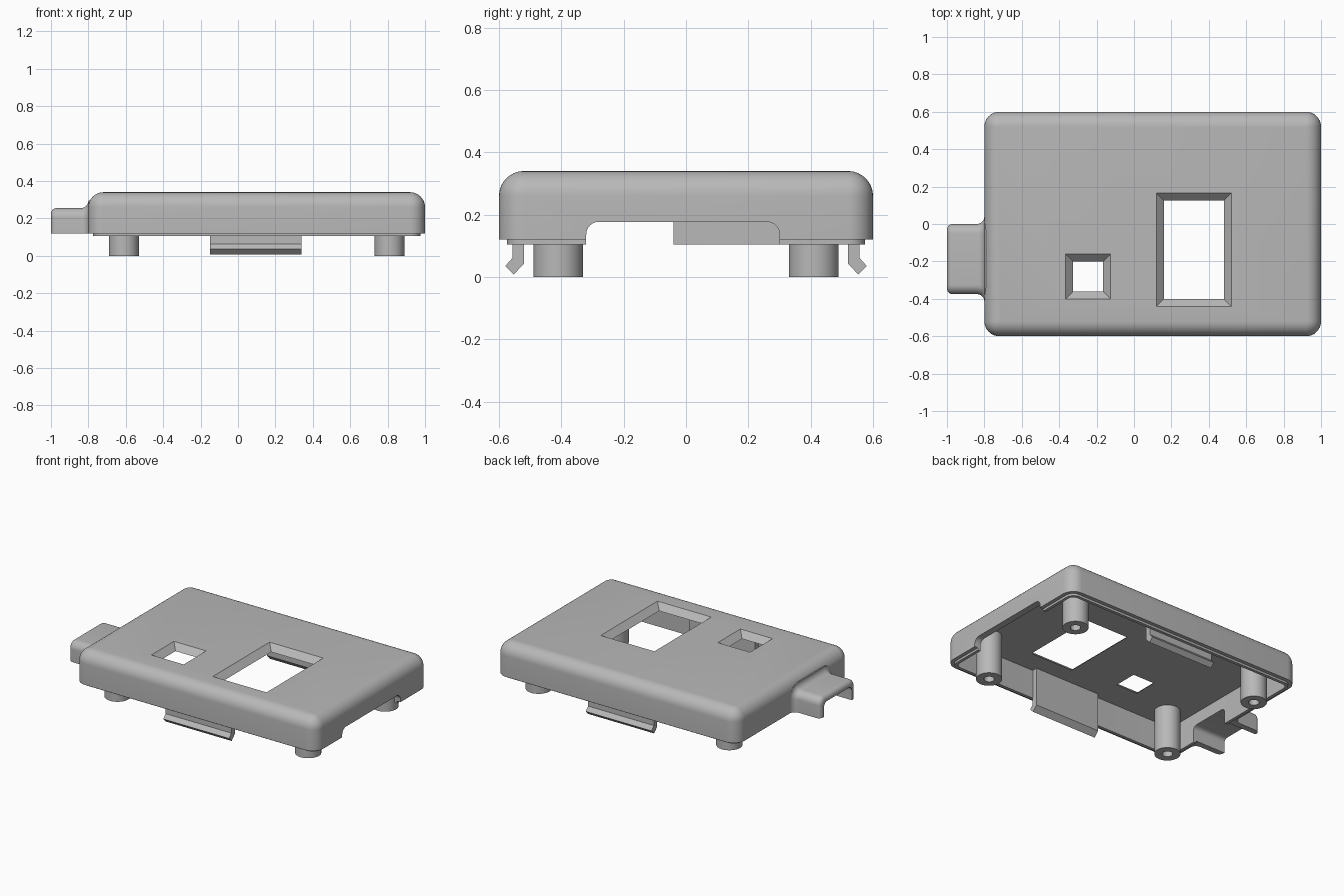
import bpy, bmesh
from math import sin, cos, pi, radians

cube = bpy.data.objects.get("Cube")
if cube:
    bpy.data.objects.remove(cube, do_unlink=True)

grey = bpy.data.materials.new("plain grey plastic")
grey.use_nodes = True
colour = (0.48, 0.48, 0.48, 1)
grey.diffuse_color = colour
grey.node_tree.nodes["Principled BSDF"].inputs["Base Color"].default_value = colour


def loft(name, rings):
    """Closed solid through rings of equal point count."""
    bm = bmesh.new()
    loops = [[bm.verts.new(p) for p in ring] for ring in rings]
    n = len(loops[0])
    for a, b in zip(loops, loops[1:]):
        for i in range(n):
            j = (i + 1) % n
            bm.faces.new((a[i], a[j], b[j], b[i]))
    bm.faces.new(loops[0][::-1])
    bm.faces.new(loops[-1])
    bmesh.ops.recalc_face_normals(bm, faces=bm.faces)
    mesh = bpy.data.meshes.new(name)
    bm.to_mesh(mesh)
    bm.free()
    mesh.materials.append(grey)
    obj = bpy.data.objects.new(name, mesh)
    bpy.context.collection.objects.link(obj)
    return obj


def rounded_rect(x0, x1, y0, y1, r, z, steps=8):
    pts = []
    for k, (cx, cy) in enumerate([(x1 - r, y1 - r), (x0 + r, y1 - r),
                                  (x0 + r, y0 + r), (x1 - r, y0 + r)]):
        for i in range(steps + 1):
            a = pi / 2 * (k + i / steps)
            pts.append((cx + r * cos(a), cy + r * sin(a), z))
    return pts


def rect(x0, x1, y0, y1, z):
    return [(x0, y0, z), (x1, y0, z), (x1, y1, z), (x0, y1, z)]


def body_ring(inset, z):
    return rounded_rect(-0.8 + inset, 1 - inset, -0.6 + inset, 0.6 - inset,
                        max(0.08 - inset, 0.002), z)


def arch(x, y0, y1, bottom, top, r, steps=8):
    """Upright section with two rounded top corners."""
    pts = [(x, y0, bottom), (x, y1, bottom)]
    for k, cy in enumerate((y1 - r, y0 + r)):
        for i in range(steps + 1):
            a = pi / 2 * (k + i / steps)
            pts.append((x, cy + r * cos(a), top - r + r * sin(a)))
    return pts


def circle(x, y, r, z, n=40):
    return [(x + r * cos(2 * pi * i / n), y + r * sin(2 * pi * i / n), z)
            for i in range(n)]


def combine(target, tool, operation):
    mod = target.modifiers.new(operation, "BOOLEAN")
    mod.operation = operation
    mod.solver = "EXACT"
    mod.object = tool
    bpy.context.view_layer.objects.active = target
    bpy.ops.object.modifier_apply(modifier=mod.name)
    bpy.data.objects.remove(tool, do_unlink=True)


def smooth(obj):
    bpy.ops.object.select_all(action="DESELECT")
    obj.select_set(True)
    bpy.context.view_layer.objects.active = obj
    bpy.ops.object.shade_smooth_by_angle(angle=radians(32))


# Case with stepped lip and rounded top
quarter = [pi / 2 * i / 8 for i in range(9)]
rings = [body_ring(0.025, 0.105), body_ring(0.025, 0.12), body_ring(0, 0.12)]
rings += [body_ring(0.08 * (1 - cos(a)), 0.26 + 0.08 * sin(a)) for a in quarter]
case = loft("case", rings)

# Cable port: rounded mouth, flared into the case wall
stations = [(-0.97 - 0.03 * cos(a), -0.03 * (1 - sin(a))) for a in quarter]
stations += [(-0.84 + 0.04 * sin(a), 0.04 * (1 - cos(a))) for a in quarter]
stations.append((-0.78, 0.04))
port = loft("cable_port", [arch(x, -0.375 - d, d, 0.12, 0.255 + d, 0.05 + d)
                           for x, d in stations])
combine(case, port, "UNION")

# Hollow interior, port tunnel and end notch
combine(case, loft("cavity", [body_ring(0.045, 0.0), body_ring(0.045, 0.3)]), "DIFFERENCE")
combine(case, loft("tunnel", [arch(x, -0.335, -0.04, 0, 0.215, 0.03)
                              for x in (-1.1, -0.7)]), "DIFFERENCE")
combine(case, loft("notch", [arch(x, -0.32, 0.3, 0, 0.177, 0.04)
                             for x in (0.9, 1.1)]), "DIFFERENCE")

# Bevelled windows through the roof
for x0, x1, y0, y1 in ((-0.365, -0.125, -0.4, -0.16), (0.12, 0.52, -0.44, 0.165)):
    levels = ((0.04, 0.25), (0.04, 0.3), (0, 0.34), (-0.02, 0.36))
    window = loft("window", [rect(x0 + d, x1 - d, y0 + d, y1 - d, z) for d, z in levels])
    combine(case, window, "DIFFERENCE")
smooth(case)

# Screw posts with blind holes
for side, x in (("right", -0.61), ("left", 0.81)):
    for end, y in (("front", -0.41), ("back", 0.41)):
        post = loft(f"{end}_{side}_post", [circle(x, y, 0.08, z) for z in (0, 0.305)])
        hole = loft("hole", [circle(x, y, 0.032, z) for z in (-0.1, 0.2)])
        combine(post, hole, "DIFFERENCE")
        smooth(post)

# Snap clips with hooked tips
clip = [(0.52, 0.305), (0.52, 0.042), (0.553, 0.008), (0.58, 0.035),
        (0.556, 0.062), (0.556, 0.305)]
for end, s in (("front", -1), ("back", 1)):
    loft(f"{end}_clip", [[(x, s * y, z) for y, z in clip] for x in (-0.15, 0.34)])
